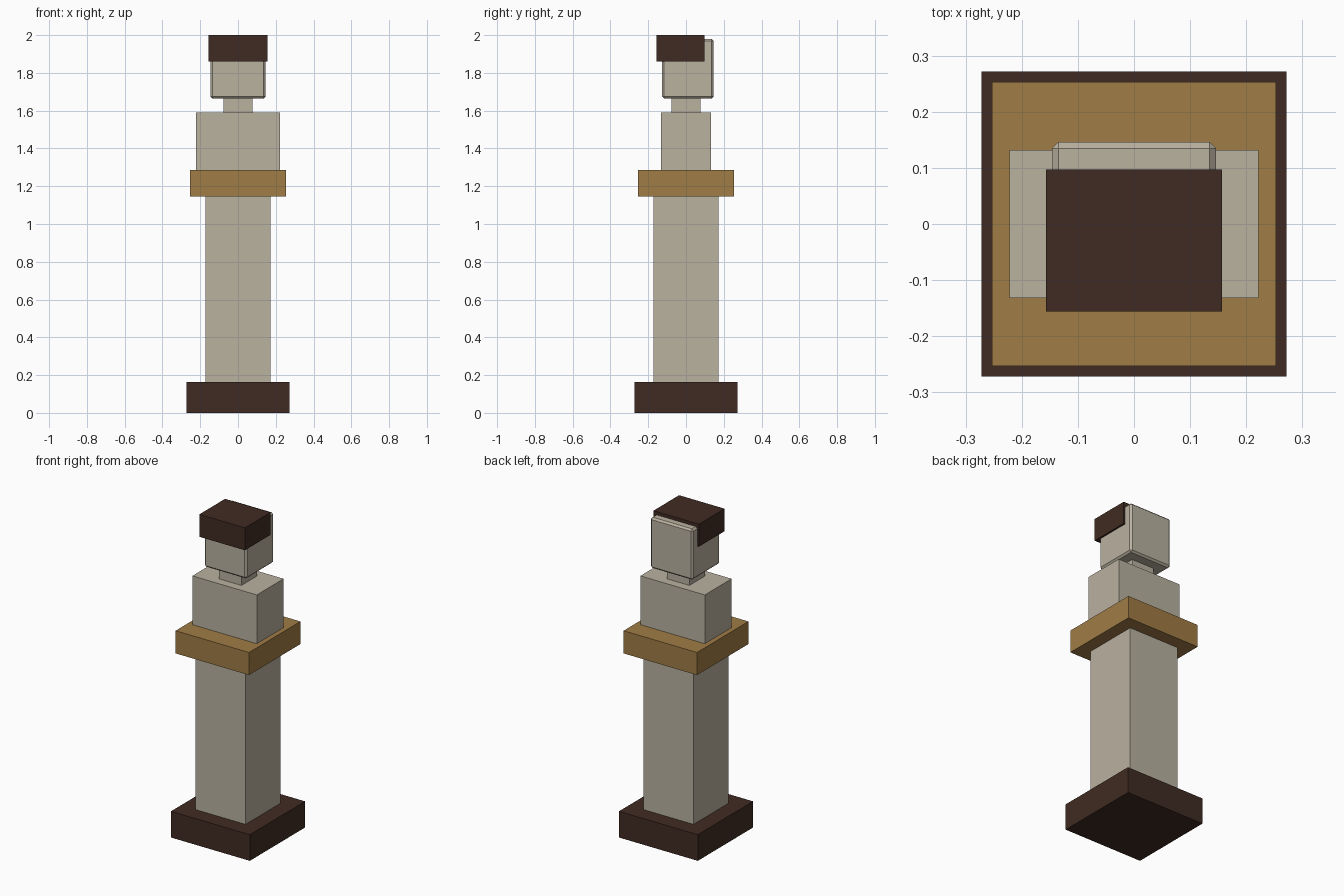
import bpy

cube = bpy.data.objects.get("Cube")
if cube:
    bpy.data.objects.remove(cube, do_unlink=True)


def make_material(name, rgb):
    mat = bpy.data.materials.new(name)
    mat.use_nodes = True
    color = (*rgb, 1)
    mat.diffuse_color = color
    mat.node_tree.nodes["Principled BSDF"].inputs["Base Color"].default_value = color
    return mat


stone = make_material("pale_stone", (0.49, 0.445, 0.352))
gold = make_material("ochre_gold", (0.352, 0.202, 0.06))
brown = make_material("dark_brown", (0.051, 0.024, 0.016))


def box(name, mat, half_x, y_range, z_range, bevel=0):
    """Box centred on x, spanning the given y and z ranges."""
    (y0, y1), (z0, z1) = y_range, z_range
    bpy.ops.mesh.primitive_cube_add(size=1, location=(0, (y0 + y1) / 2, (z0 + z1) / 2))
    obj = bpy.context.object
    obj.name = name
    obj.scale = (2 * half_x, y1 - y0, z1 - z0)
    bpy.ops.object.transform_apply(location=False, rotation=False, scale=True)
    obj.data.materials.append(mat)
    if bevel:
        mod = obj.modifiers.new("edge_bevel", "BEVEL")
        mod.width = bevel
        mod.segments = 1
    return obj


# Pedestal
box("base", brown, 0.272, (-0.272, 0.272), (0, 0.163))
box("column", stone, 0.173, (-0.173, 0.173), (0.163, 1.145))
box("capital_slab", gold, 0.253, (-0.253, 0.253), (1.145, 1.286))

# Bust
box("torso", stone, 0.222, (-0.132, 0.132), (1.286, 1.59))
box("neck", stone, 0.078, (-0.078, 0.078), (1.59, 1.668))
box("head", stone, 0.146, (-0.127, 0.146), (1.664, 1.98), bevel=0.011)
box("hair", brown, 0.157, (-0.156, 0.097), (1.86, 2.0))
